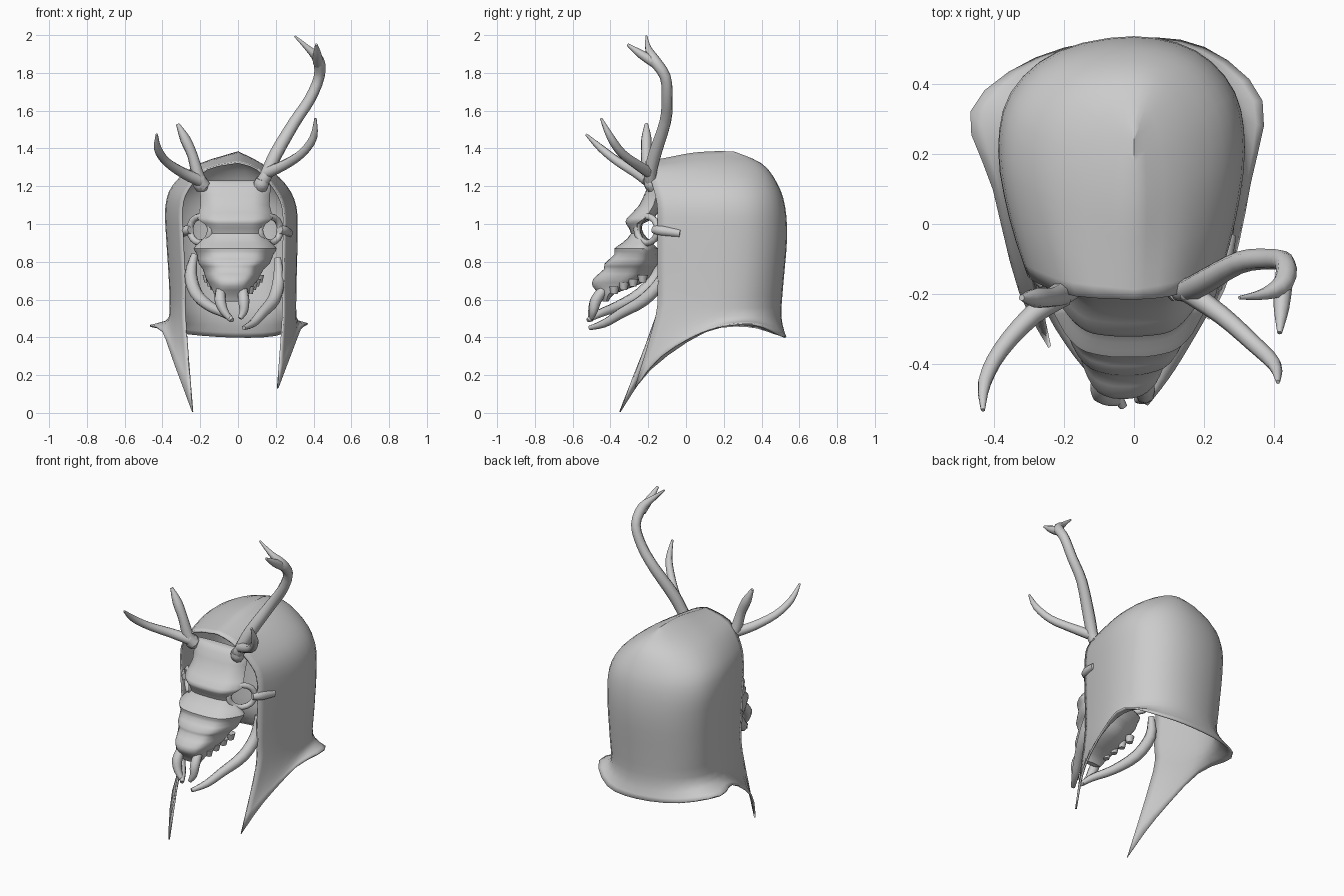
import bpy, math
from mathutils import Vector


def smooth_path(pts, k, closed=False):
    """Catmull-Rom resample, k steps per span (works on vectors of any size)."""
    n, out = len(pts), []
    pts = [Vector(p) for p in pts]
    get = (lambda i: pts[i % n]) if closed else (lambda i: pts[max(0, min(n - 1, i))])
    for i in range(n if closed else n - 1):
        a, b, c, d = (get(i + j) for j in (-1, 0, 1, 2))
        for s in range(k):
            t = s / k
            out.append(0.5 * (2 * b + (c - a) * t + (2 * a - 5 * b + 4 * c - d) * t * t
                              + (3 * b - a - 3 * c + d) * t ** 3))
    if not closed:
        out.append(pts[-1])
    return out


def loft(name, rows, kr, kc, closed=False, caps=False, thick=0.0):
    rows = [smooth_path(r, kc, closed) for r in rows]
    cols = [smooth_path(c, kr) for c in zip(*rows)]
    nc, nr = len(cols), len(cols[0])
    verts = [cols[c][r] for r in range(nr) for c in range(nc)]
    faces = [(r * nc + c, r * nc + (c + 1) % nc, (r + 1) * nc + (c + 1) % nc, (r + 1) * nc + c)
             for r in range(nr - 1) for c in range(nc if closed else nc - 1)]
    if caps:
        faces += [tuple(range(nc))[::-1], tuple(range((nr - 1) * nc, nr * nc))]
    me = bpy.data.meshes.new(name)
    me.from_pydata(verts, [], faces)
    me.validate()
    ob = bpy.data.objects.new(name, me)
    bpy.context.collection.objects.link(ob)
    bpy.ops.object.select_all(action='DESELECT')
    ob.select_set(True)
    bpy.context.view_layer.objects.active = ob
    bpy.ops.object.mode_set(mode='EDIT')
    bpy.ops.mesh.select_all(action='SELECT')
    bpy.ops.mesh.remove_doubles(threshold=0.0005)
    bpy.ops.mesh.normals_make_consistent(inside=False)
    bpy.ops.object.mode_set(mode='OBJECT')
    if thick:
        m = ob.modifiers.new("thickness", 'SOLIDIFY')
        m.thickness, m.offset = thick, 0
    bpy.ops.object.shade_smooth_by_angle(angle=math.radians(45))
    return ob


def bone(name, pts, k=3, closed=False):
    """Tapered tube through (x, y, z, radius) points."""
    cu = bpy.data.curves.new(name, 'CURVE')
    cu.dimensions, cu.bevel_depth, cu.bevel_resolution = '3D', 1.0, 2
    cu.use_fill_caps = True
    path = smooth_path(pts, k, closed)
    sp = cu.splines.new('POLY')
    sp.points.add(len(path) - 1)
    sp.use_cyclic_u = closed
    for p, q in zip(sp.points, path):
        p.co, p.radius = (q[0], q[1], q[2], 1), q[3]
    ob = bpy.data.objects.new(name, cu)
    bpy.context.collection.objects.link(ob)
    return ob


# Hood: U-shaped slices from the crest down to the flared hem
half_u = [(0.78, 0), (0.92, 0.25), (1, 0.53), (0.91, 0.77), (0.56, 0.94)]
unit_u = [(-x, y) for x, y in half_u] + [(0, 1)] + [(x, y) for x, y in half_u[::-1]]
hood_rows = []
for wl, wr, yf, yb, zf, zb in [(0, 0, -0.215, 0.25, 1.325, 1.38),
                               (0.21, 0.13, -0.205, 0.40, 1.29, 1.315),
                               (0.34, 0.25, -0.17, 0.48, 1.18, 1.21),
                               (0.38, 0.305, -0.15, 0.52, 1.08, 1.09),
                               (0.375, 0.31, -0.15, 0.53, 0.92, 0.92),
                               (0.36, 0.305, -0.15, 0.51, 0.68, 0.68),
                               (0.36, 0.305, -0.16, 0.50, 0.51, 0.51)]:
    hood_rows.append([(x * (wl if x < 0 else wr), yf + (yb - yf) * y, zf + (zb - zf) * min(1, y * 1.6))
                      for x, y in unit_u])
hood_rows.append([(-0.24, -0.35, 0.005), (-0.325, -0.19, 0.23), (-0.4, 0.1, 0.43), (-0.465, 0.32, 0.46),
                  (-0.28, 0.47, 0.42), (-0.02, 0.525, 0.40), (0.2, 0.5, 0.41), (0.365, 0.35, 0.47),
                  (0.33, 0.12, 0.44), (0.275, -0.13, 0.3), (0.21, -0.27, 0.13)])
loft("hood", hood_rows, 3, 3, thick=0.01)

# Skull: horizontal slices (z, front, back, centre, half width)
half_s = [(1, 0.75), (0.96, 0.4), (0.7, 0.1), (0.36, 0)]
unit_s = [(0, 1)] + [(-x, y) for x, y in half_s] + [(0, -0.02)] + half_s[::-1]
skull_rows = []
for z, yf, yb, cx, w in [(1.23, -0.17, -0.13, -0.015, 0.16), (1.2, -0.2, -0.12, -0.015, 0.175),
                         (1.1, -0.245, -0.13, -0.015, 0.17), (1.03, -0.31, -0.17, -0.015, 0.185),
                         (1.0, -0.315, -0.23, -0.015, 0.15), (0.95, -0.29, -0.225, -0.015, 0.135),
                         (0.9, -0.335, -0.18, -0.015, 0.18), (0.87, -0.375, -0.15, -0.015, 0.205),
                         (0.84, -0.375, -0.15, -0.015, 0.19), (0.79, -0.425, -0.15, -0.02, 0.175),
                         (0.76, -0.43, -0.17, -0.025, 0.15), (0.71, -0.485, -0.2, -0.03, 0.13),
                         (0.67, -0.49, -0.27, -0.033, 0.105), (0.63, -0.46, -0.38, -0.035, 0.085),
                         (0.59, -0.44, -0.41, -0.035, 0.06)]:
    skull_rows.append([(cx + x * w, yf + (yb - yf) * y, z) for x, y in unit_s])
loft("skull", skull_rows, 2, 3, closed=True, caps=True)

# Snout prongs around the nose opening
bone("snout_prong_left", [(-0.09, -0.43, 0.66, .025), (-0.095, -0.475, 0.6, .03),
                          (-0.075, -0.495, 0.54, .023), (-0.035, -0.505, 0.49, .012)])
bone("snout_prong_right", [(0.025, -0.43, 0.66, .025), (0.03, -0.475, 0.6, .03),
                           (0.03, -0.49, 0.54, .023), (0.01, -0.5, 0.5, .012)])

# Eye rims, cheek spurs and upper teeth, mirrored about the skull centre
for s, side in ((-1, "left"), (1, "right")):
    ring = []
    for i in range(8):
        a = i * math.tau / 8
        ring.append((-0.015 + s * (0.185 + 0.055 * math.cos(a)), -0.205 + 0.055 * math.cos(a),
                     0.97 + 0.07 * math.sin(a), 0.018))
    bone("eye_rim_" + side, ring, 2, True)
    bone("cheek_spur_" + side, [(-0.015 + s * 0.235, -0.17, 0.97, .022), (-0.015 + s * 0.26, -0.13, 0.965, .028),
                                (-0.015 + s * 0.285, -0.03, 0.95, .022)])
    for i in range(4):
        t = i / 3
        x, y, z = -0.025 + s * (0.135 - 0.05 * t), -0.23 - 0.15 * t, 0.73 - 0.06 * t
        bone("tooth_" + side, [(x, y, z, .028), (x, y, z - 0.04, .018)], 1)

# Lower jaw halves
bone("jaw_left", [(-0.23, -0.12, 0.84, .018), (-0.25, -0.15, 0.73, .033), (-0.22, -0.24, 0.63, .034),
                  (-0.15, -0.36, 0.565, .028), (-0.07, -0.46, 0.525, .022), (-0.03, -0.52, 0.49, .012)])
bone("jaw_right", [(0.21, -0.1, 0.82, .018), (0.215, -0.13, 0.7, .033), (0.19, -0.22, 0.6, .034),
                   (0.13, -0.34, 0.53, .028), (0.08, -0.43, 0.475, .022), (0.03, -0.51, 0.45, .012)])

# Antlers: long right beam with fork, broken left beam, one brow tine each
bone("antler_right_beam", [(0.11, -0.17, 1.2, .036), (0.145, -0.19, 1.25, .034), (0.2, -0.165, 1.37, .036),
                           (0.3, -0.11, 1.54, .032), (0.38, -0.1, 1.66, .03), (0.43, -0.11, 1.78, .029),
                           (0.425, -0.17, 1.87, .03), (0.37, -0.2, 1.93, .017), (0.3, -0.21, 1.995, .005)])
bone("antler_right_fork", [(0.425, -0.16, 1.85, .028), (0.42, -0.24, 1.9, .022), (0.415, -0.31, 1.95, .007)])
bone("antler_right_tine", [(0.15, -0.19, 1.27, .032), (0.25, -0.26, 1.315, .027), (0.34, -0.34, 1.375, .024),
                           (0.4, -0.4, 1.46, .02), (0.41, -0.45, 1.56, .006)])
bone("antler_left_beam", [(-0.18, -0.18, 1.2, .036), (-0.21, -0.2, 1.25, .034), (-0.24, -0.21, 1.36, .028),
                          (-0.28, -0.21, 1.45, .028), (-0.32, -0.21, 1.53, .009)])
bone("antler_left_tine", [(-0.2, -0.2, 1.23, .034), (-0.29, -0.26, 1.27, .029), (-0.38, -0.36, 1.33, .024),
                          (-0.425, -0.45, 1.4, .02), (-0.43, -0.53, 1.475, .006)])
for x, side in ((-0.19, "left"), (0.12, "right")):
    bone("antler_burr_" + side, [(x, -0.17, 1.18, .03), (x * 1.03, -0.18, 1.21, .042), (x * 1.08, -0.19, 1.24, .034)])
